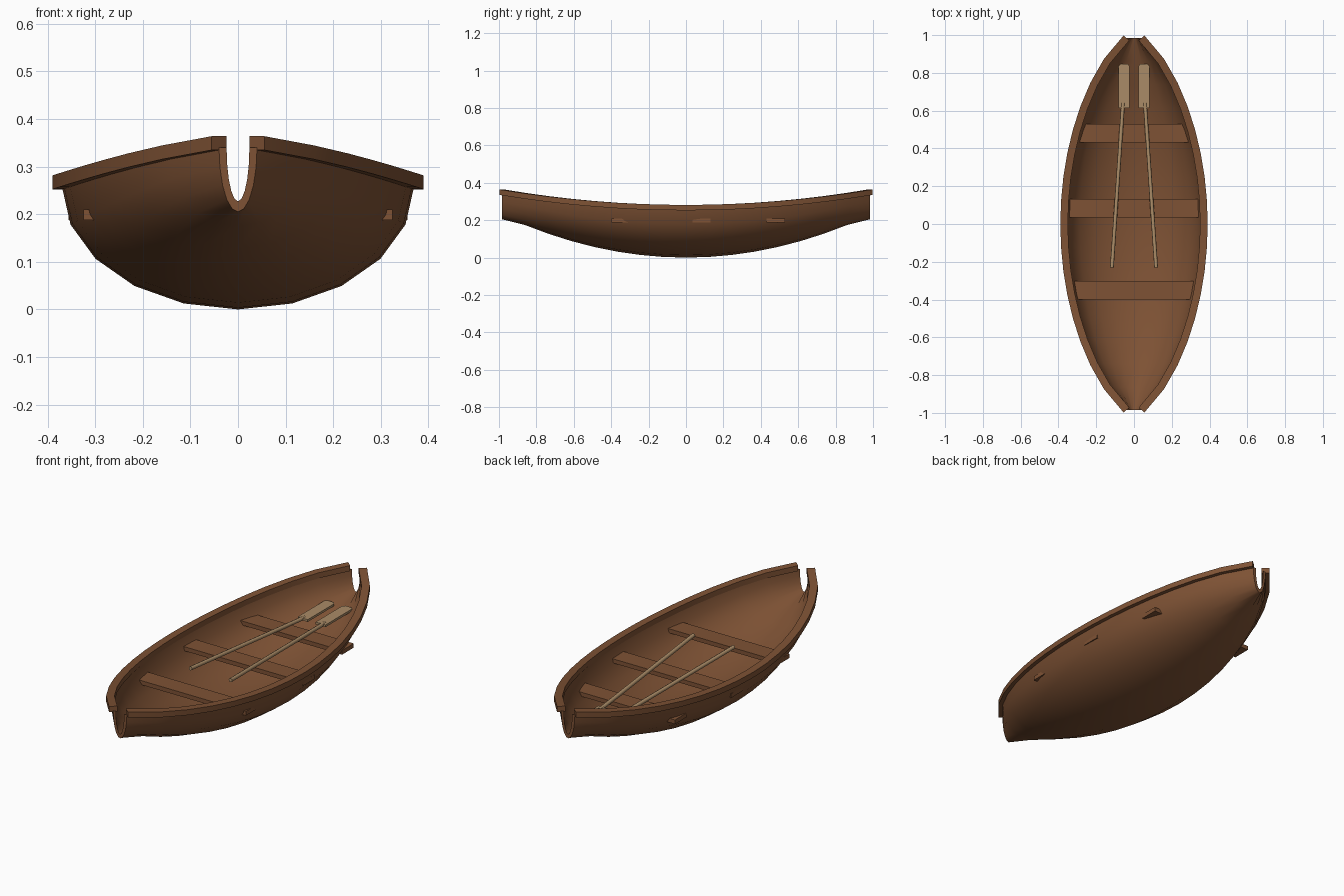
import bpy, bmesh, math
from mathutils import Vector

if "Cube" in bpy.data.objects:
    bpy.data.objects.remove(bpy.data.objects["Cube"])

END = 0.985        # half length of the hull
STATIONS = 16      # hull segments along the length
RIBS = 10          # hull segments around each half ellipse


def material(name, rgb):
    m = bpy.data.materials.new(name)
    m.diffuse_color = (*rgb, 1)
    m.use_nodes = True
    m.node_tree.nodes["Principled BSDF"].inputs["Base Color"].default_value = m.diffuse_color
    return m


wood = material("brown wood", (0.21, 0.085, 0.035))
pale = material("pale oar wood", (0.40, 0.26, 0.135))


def make(name, bm, mat, smooth=None):
    bmesh.ops.recalc_face_normals(bm, faces=bm.faces)
    me = bpy.data.meshes.new(name)
    bm.to_mesh(me)
    bm.free()
    ob = bpy.data.objects.new(name, me)
    bpy.context.collection.objects.link(ob)
    me.materials.append(mat)
    if smooth:
        bpy.ops.object.select_all(action='DESELECT')
        ob.select_set(True)
        bpy.context.view_layer.objects.active = ob
        bpy.ops.object.shade_smooth_by_angle(angle=math.radians(smooth))
    return ob


def loft(bm, rings):
    """Skin closed rings of equal size and return their vertices."""
    vs = [[bm.verts.new(p) for p in r] for r in rings]
    n = len(rings[0])
    for a, b in zip(vs, vs[1:]):
        for i in range(n):
            j = (i + 1) % n
            bm.faces.new((a[i], a[j], b[j], b[i]))
    return vs


# Hull lines: half beam, top edge and keel height along y
def beam(y):
    return max(0.04, 0.37 * (1 - y * y) ** 0.7)


def sheer(y):
    return 0.258 + 0.085 * y * y


def keel(y):
    return min(0.205, 0.235 * y * y)


ys = [-END + 2 * END * i / STATIONS for i in range(STATIONS + 1)]


# Hull shell, open at both ends
def section(y, inset, lift):
    w, top = beam(y) - inset, sheer(y)
    d = top - keel(y) - lift
    return [(w * math.cos(a), y, top - d * math.sin(a))
            for a in (math.pi * i / RIBS for i in range(RIBS + 1))]


bm = bmesh.new()
skin = loft(bm, [section(y, 0, 0) + section(y, 0.016, 0.022)[::-1] for y in ys])
for ring in (skin[0], skin[-1]):
    for i in range(RIBS):
        bm.faces.new((ring[i], ring[i + 1], ring[-2 - i], ring[-1 - i]))
make("hull", bm, wood, 40)

# Gunwale rails swept along the top edges
for side, name in ((-1, "left_rail"), (1, "right_rail")):
    path = [Vector((side * beam(y), y, sheer(y) + 0.009)) for y in ys]
    rings = []
    for i, p in enumerate(path):
        t = path[min(i + 1, STATIONS)] - path[max(i - 1, 0)]
        n = Vector((t.y, -t.x, 0)).normalized() * 0.02
        up = Vector((0, 0, 0.0145))
        rings.append([p + n + up, p - n + up, p - n - up, p + n - up])
    bm = bmesh.new()
    vs = loft(bm, rings)
    bm.faces.new(vs[0])
    bm.faces.new(vs[-1])
    make(name, bm, wood, 30)


# Plank seats, whose corners reach through the hull
def box(name, centre, size, mat):
    bm = bmesh.new()
    bmesh.ops.create_cube(bm, size=1)
    for v in bm.verts:
        v.co = Vector(a * b + c for a, b, c in zip(v.co, size, centre))
    return make(name, bm, mat)


for name, y, half in (("front_seat", -0.35, 0.325),
                      ("middle_seat", 0.083, 0.356),
                      ("back_seat", 0.48, 0.306)):
    box(name, (0, y, 0.199), (2 * half, 0.098, 0.022), wood)

# Oars: tapered-in shafts and flat blades with clipped tips
for side, name in ((-1, "left_oar"), (1, "right_oar")):
    a = Vector((side * 0.117, -0.23, 0.255))
    b = Vector((side * 0.058, 0.64, 0.208))
    bm = bmesh.new()
    bmesh.ops.create_cone(bm, cap_ends=True, segments=8, radius1=0.01,
                          radius2=0.01, depth=(b - a).length)
    q = (b - a).to_track_quat('Z', 'Y')
    for v in bm.verts:
        v.co = q @ v.co + (a + b) / 2
    make(name + "_shaft", bm, pale, 50)

    outline = [(-0.029, 0.615), (0.029, 0.615), (0.029, 0.835),
               (0.018, 0.848), (-0.018, 0.848), (-0.029, 0.835)]
    bm = bmesh.new()
    vs = loft(bm, [[(side * 0.052 + x, y, z) for x, y in outline]
                   for z in (0.203, 0.215)])
    bm.faces.new(vs[0])
    bm.faces.new(vs[1])
    make(name + "_blade", bm, pale)
